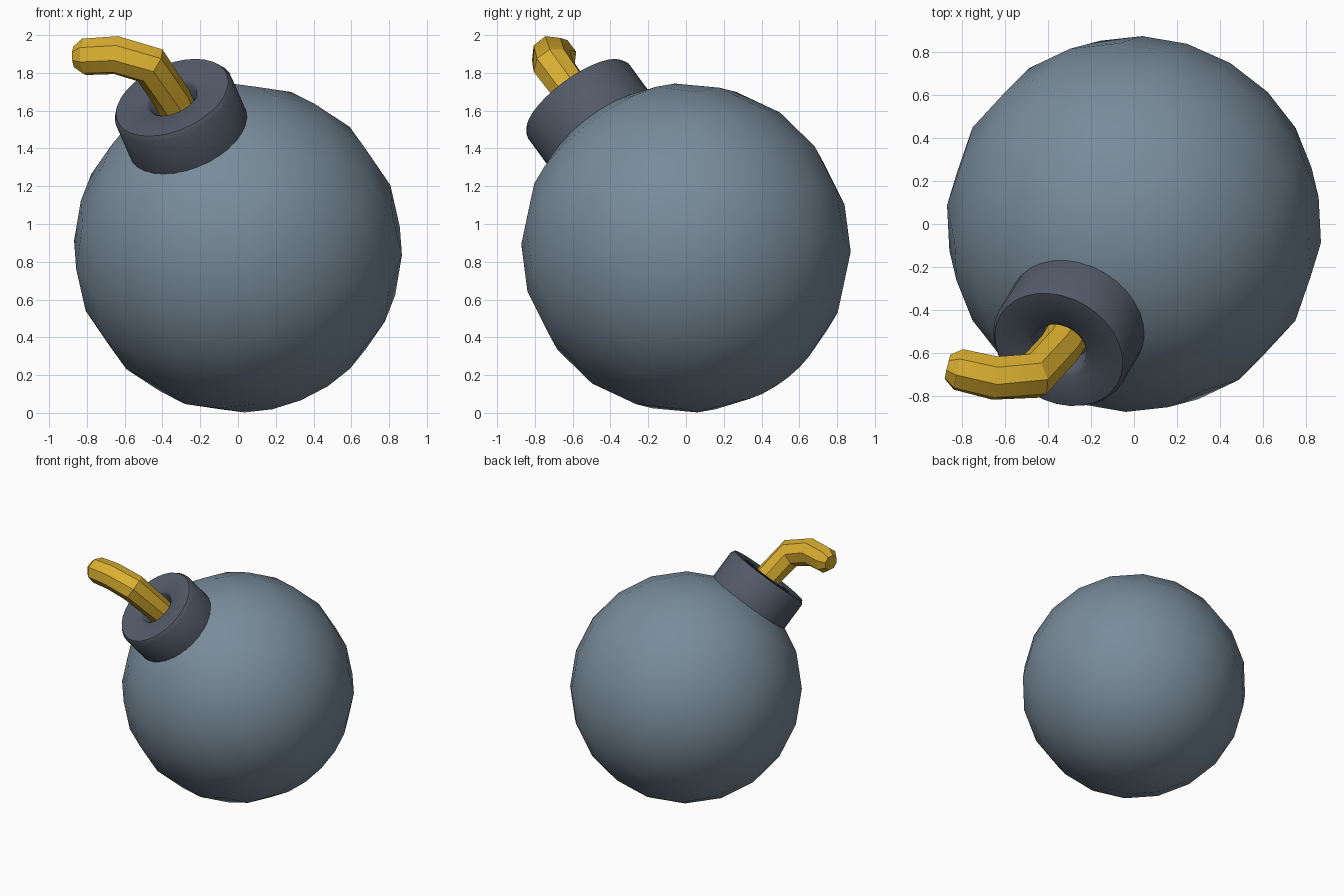
import bpy, bmesh, math
from mathutils import Vector, Matrix

if "Cube" in bpy.data.objects:
    bpy.data.objects.remove(bpy.data.objects["Cube"])

CENTRE = Vector((0, 0, 0.873))
AXIS = Vector((-0.333, -0.557, 0.761)).normalized()   # direction of the neck
TILT = Matrix.Translation(CENTRE) @ AXIS.to_track_quat('Z', 'Y').to_matrix().to_4x4()


def material(name, rgb):
    m = bpy.data.materials.new(name)
    m.diffuse_color = (*rgb, 1)
    m.use_nodes = True
    m.node_tree.nodes["Principled BSDF"].inputs["Base Color"].default_value = m.diffuse_color
    return m


def finish(name, bm, mat, angle):
    bmesh.ops.recalc_face_normals(bm, faces=bm.faces)
    me = bpy.data.meshes.new(name)
    bm.to_mesh(me)
    bm.free()
    me.materials.append(mat)
    ob = bpy.data.objects.new(name, me)
    bpy.context.collection.objects.link(ob)
    bpy.ops.object.select_all(action='DESELECT')
    ob.select_set(True)
    bpy.context.view_layer.objects.active = ob
    bpy.ops.object.shade_smooth_by_angle(angle=math.radians(angle))
    return ob


def skin(bm, rings):
    # Join successive vertex rings with quads and cap both ends
    n = len(rings[0])
    for a, b in zip(rings, rings[1:]):
        for i in range(n):
            j = (i + 1) % n
            bm.faces.new((a[i], a[j], b[j], b[i]))
    bm.faces.new(rings[0])
    bm.faces.new(rings[-1])


body_mat = material("slate blue", (0.19, 0.26, 0.325))
neck_mat = material("dark slate", (0.085, 0.103, 0.137))
fuse_mat = material("yellow", (0.70, 0.43, 0.03))

# Round body, tilted so its pole points along the neck, with a seam at the equator
bm = bmesh.new()
bmesh.ops.create_uvsphere(bm, u_segments=20, v_segments=10, radius=0.873)
seam = [e.index for e in bm.edges if all(abs(v.co.z) < 0.001 for v in e.verts)]
bm.transform(TILT)
body = finish("round_body", bm, body_mat, 40)
sharp = body.data.attributes.get("sharp_edge") or body.data.attributes.new("sharp_edge", 'BOOLEAN', 'EDGE')
for i in seam:
    sharp.data[i].value = True

# Neck collar with a hole, turned from a profile of (radius, height)
bm = bmesh.new()
profile = [(0.332, 0.76), (0.332, 1.02), (0.315, 1.047), (0.15, 1.047),
           (0.13, 1.03), (0.115, 0.93)]
N = 32
skin(bm, [[bm.verts.new((r * math.cos(math.tau * i / N), r * math.sin(math.tau * i / N), h))
           for i in range(N)] for r, h in profile])
bm.transform(TILT)
finish("neck_collar", bm, neck_mat, 50)

# Bent eight-sided fuse swept along a short path of points with radii
path = [((-0.29, -0.485, 1.535), 0.1), ((-0.345, -0.575, 1.66), 0.1),
        ((-0.465, -0.705, 1.84), 0.108), ((-0.645, -0.715, 1.894), 0.105),
        ((-0.815, -0.675, 1.885), 0.1), ((-0.865, -0.663, 1.883), 0.06)]
pts = [Vector(p) for p, r in path]
bm = bmesh.new()
rings = []
side = Vector((0, 0, 1)).cross(AXIS).normalized()
for k, (p, r) in enumerate(path):
    a = (pts[k] - pts[k - 1]).normalized() if k else Vector()
    b = (pts[k + 1] - pts[k]).normalized() if k + 1 < len(pts) else Vector()
    t = (a + b).normalized()
    side = (side - t * side.dot(t)).normalized()
    up = t.cross(side)
    rings.append([bm.verts.new(pts[k] + r * (side * math.cos(math.tau * i / 8)
                                             + up * math.sin(math.tau * i / 8)))
                  for i in range(8)])
skin(bm, rings)
finish("fuse", bm, fuse_mat, 30)
